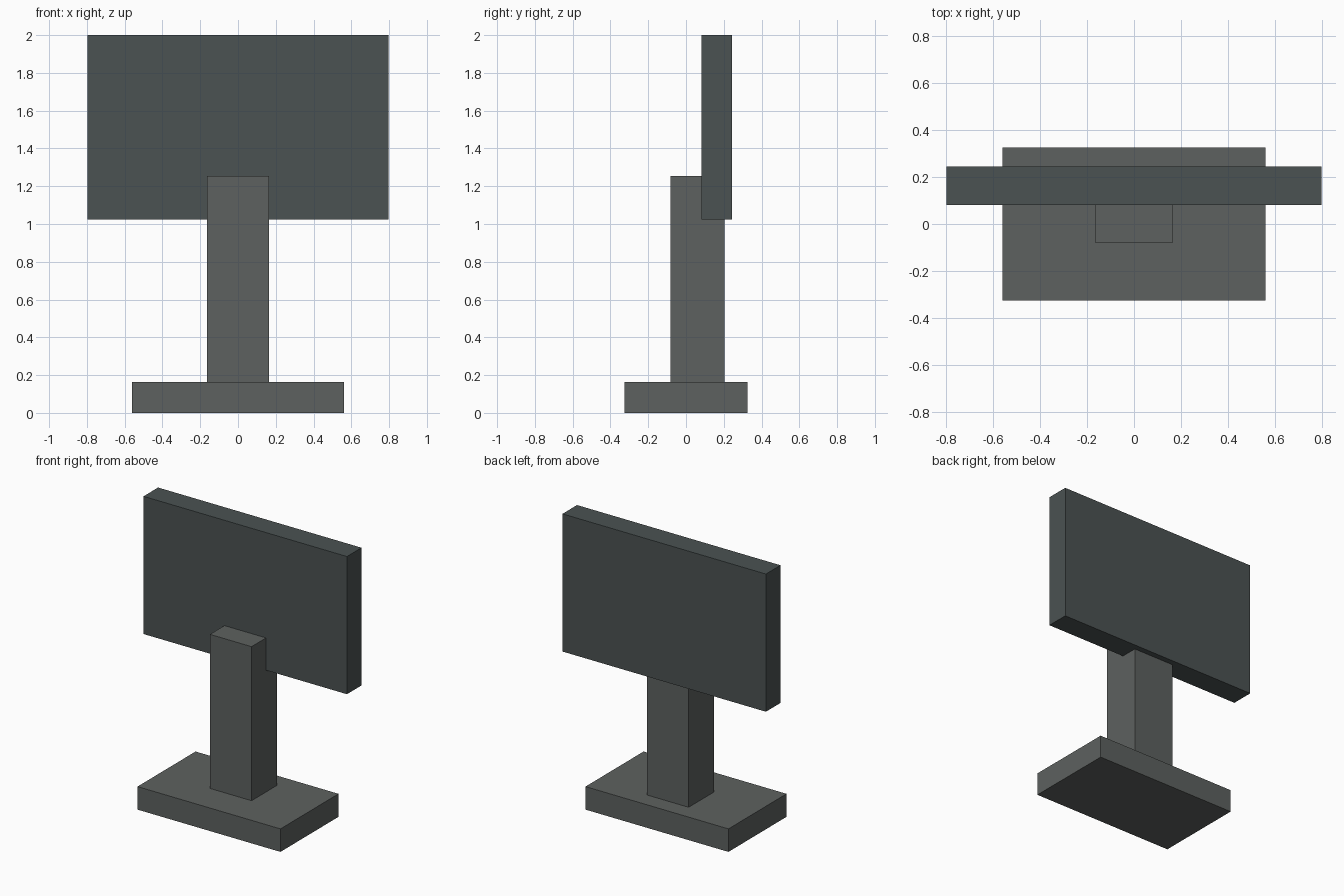
import bpy

if "Cube" in bpy.data.objects:
    bpy.data.objects.remove(bpy.data.objects["Cube"])


def material(name, color):
    mat = bpy.data.materials.new(name)
    mat.diffuse_color = color
    mat.use_nodes = True
    mat.node_tree.nodes["Principled BSDF"].inputs["Base Color"].default_value = mat.diffuse_color
    return mat


def box(name, x, y, z, mat):
    """Axis-aligned box from (min, max) ranges."""
    bpy.ops.mesh.primitive_cube_add(size=1, location=[sum(r) / 2 for r in (x, y, z)])
    obj = bpy.context.object
    obj.name = name
    obj.scale = [r[1] - r[0] for r in (x, y, z)]
    bpy.ops.object.transform_apply(location=False, rotation=False, scale=True)
    obj.data.materials.append(mat)
    return obj


stand_grey = material("stand_grey", (0.11, 0.12, 0.115, 1))
panel_grey = material("panel_grey", (0.07, 0.085, 0.085, 1))

# Flat foot on the ground
box("base", (-0.56, 0.56), (-0.325, 0.325), (0, 0.163), stand_grey)
# Upright post, its rear sunk into the panel
box("post", (-0.163, 0.163), (-0.081, 0.203), (0.163, 1.254), stand_grey)
# Wide upright panel
box("panel", (-0.797, 0.797), (0.081, 0.244), (1.025, 2.0), panel_grey)
